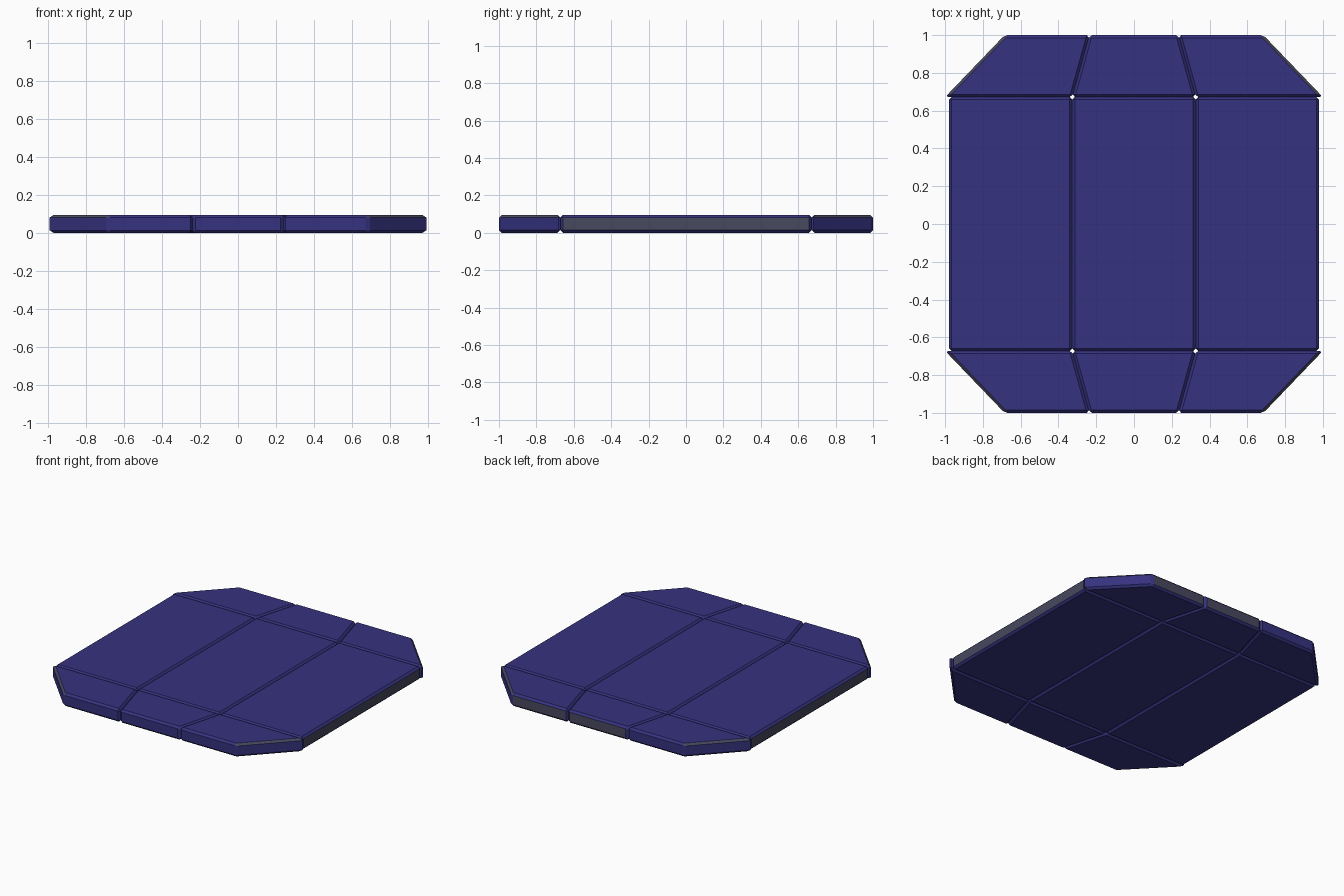
import bpy, bmesh

if "Cube" in bpy.data.objects:
    bpy.data.objects.remove(bpy.data.objects["Cube"])

H, BEVEL = 0.095, 0.014


def material(name, rgb):
    m = bpy.data.materials.new(name)
    m.diffuse_color = (*rgb, 1)
    m.use_nodes = True
    m.node_tree.nodes["Principled BSDF"].inputs["Base Color"].default_value = m.diffuse_color
    return m


blue = material("deep_blue", (0.036, 0.032, 0.215))
grey = material("worn_grey", (0.065, 0.065, 0.115))


def panel(name, outline, worn):
    """Bevelled slab; worn(normal) picks the faces with the grey finish."""
    bm = bmesh.new()
    face = bm.faces.new([bm.verts.new((x, y, 0)) for x, y in outline])
    top = bmesh.ops.extrude_face_region(bm, geom=[face])["geom"]
    for v in top:
        if isinstance(v, bmesh.types.BMVert):
            v.co.z = H
    bmesh.ops.recalc_face_normals(bm, faces=bm.faces)
    bmesh.ops.bevel(bm, geom=bm.edges[:], offset=BEVEL, segments=1,
                    affect='EDGES', profile=0.5)
    bmesh.ops.recalc_face_normals(bm, faces=bm.faces)
    bm.normal_update()
    for f in bm.faces:
        f.material_index = 1 if worn(f.normal) else 0
    me = bpy.data.meshes.new(name)
    bm.to_mesh(me)
    bm.free()
    me.materials.append(blue)
    me.materials.append(grey)
    bpy.context.collection.objects.link(bpy.data.objects.new(name, me))


# column limits at the inner seam and at the outer end edge
seam = [-0.98, -0.327, 0.327, 0.98]
base = [-1.0, -0.327, 0.327, 1.0]
tip = [-0.685, -0.236, 0.236, 0.685]
Y = 0.672

for i, col in enumerate(("left", "middle", "right")):
    side = i - 1
    # long centre planks, grey along the outer long sides
    panel(f"centre_plank_{col}",
          [(seam[i], -Y), (seam[i + 1], -Y), (seam[i + 1], Y), (seam[i], Y)],
          lambda n: side != 0 and n.x * side > 0.9)
    # tapered end planks, grey on the clipped corner rims and worn back edge
    for sy, end in ((-1, "front"), (1, "back")):
        def worn(n):
            corner = (side != 0 and n.x * side > 0.3 and n.y * sy > 0.3
                      and 0.3 < n.z < 0.9)
            back_edge = sy == 1 and side >= 0 and n.y > 0.95
            return corner or back_edge
        panel(f"{end}_plank_{col}",
              [(base[i], sy * Y), (base[i + 1], sy * Y),
               (tip[i + 1], sy), (tip[i], sy)], worn)
